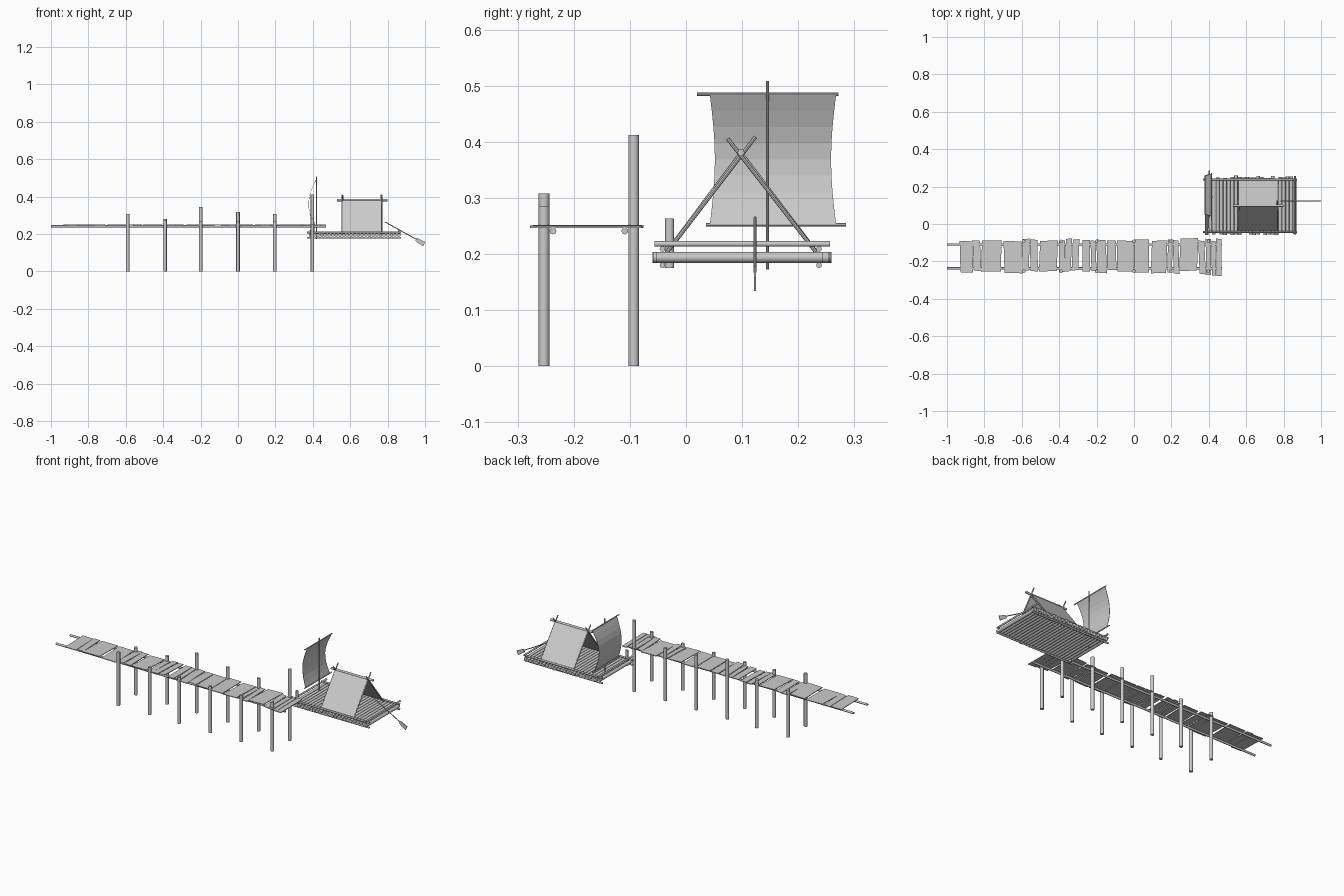
import bpy, bmesh, math, random
from mathutils import Vector, Matrix

random.seed(4)


def make_object(name, bm, smooth=False):
    mesh = bpy.data.meshes.new(name)
    bm.to_mesh(mesh)
    bm.free()
    if smooth:
        mesh.shade_smooth()
        mesh.set_sharp_from_angle(angle=math.radians(40))
    obj = bpy.data.objects.new(name, mesh)
    bpy.context.collection.objects.link(obj)
    return obj


def pole(name, a, b, r, sides=12):
    a, b = Vector(a), Vector(b)
    d = b - a
    bm = bmesh.new()
    m = Matrix.Translation((a + b) / 2) @ d.to_track_quat('Z', 'Y').to_matrix().to_4x4()
    bmesh.ops.create_cone(bm, cap_ends=True, segments=sides, radius1=r, radius2=r,
                          depth=d.length, matrix=m)
    return make_object(name, bm, True)


def prism(name, outline, offset):
    # closed slab: outline of points extruded along offset
    bm = bmesh.new()
    face = bm.faces.new([bm.verts.new(p) for p in outline])
    out = bmesh.ops.extrude_face_region(bm, geom=[face])
    bmesh.ops.translate(bm, vec=offset, verts=[g for g in out['geom'] if isinstance(g, bmesh.types.BMVert)])
    bmesh.ops.recalc_face_normals(bm, faces=bm.faces)
    return make_object(name, bm)


# dock posts
post_x = [-0.59, -0.39, -0.20, 0.0, 0.197, 0.398]
back_top = [0.275, 0.28, 0.345, 0.318, 0.307, 0.412]
front_top = [0.308, 0.275, 0.27, 0.27, 0.27, 0.285]
for x, hb, hf in zip(post_x, back_top, front_top):
    pole("dock_post_back", (x, -0.093, 0), (x, -0.093, hb), 0.0095)
    pole("dock_post_front", (x, -0.253, 0), (x, -0.253, hf), 0.0095)

# dock side beams
for y in (-0.237, -0.109):
    pole("dock_beam", (-1.0, y, 0.241), (0.47, y, 0.241), 0.006)

# uneven dock planks: left edge, right edge
planks = [(-.93, -.862), (-.86, -.82), (-.815, -.71), (-.695, -.60), (-.598, -.56),
          (-.555, -.515), (-.505, -.41), (-.40, -.37), (-.367, -.335), (-.33, -.295),
          (-.275, -.235), (-.23, -.203), (-.198, -.148), (-.145, -.095), (-.09, -.003),
          (0, .08), (.093, .175), (.18, .205), (.21, .24), (.245, .34), (.347, .38),
          (.384, .412), (.415, .437), (.44, .468)]
for x0, x1 in planks:
    dx = random.uniform(-0.004, 0.004)
    top = -0.085 + random.uniform(-0.007, 0.007)
    bottom = -0.253 + random.uniform(-0.012, 0.006)
    if x0 > 0.34:
        bottom -= 0.018
    dz = random.uniform(-0.0008, 0.0008)
    prism("dock_plank",
          [(x0 - dx, bottom, 0.247), (x1 - dx, bottom + dx, 0.247 + dz),
           (x1 + dx, top + dx, 0.247 + dz), (x0 + dx, top, 0.247)], (0, 0, 0.004))

# raft deck logs
n = 25
for i in range(n):
    x = 0.388 + 0.472 * i / (n - 1)
    pole("raft_log", (x, -0.05 + random.uniform(-0.01, 0.004), 0.194),
         (x, 0.246 + random.uniform(-0.004, 0.013), 0.194), 0.0096)

# raft beams below and above the deck, and end rails
for y in (-0.042, 0.237):
    pole("raft_lower_beam", (0.37, y, 0.180), (0.872, y, 0.180), 0.005)
    pole("raft_upper_beam", (0.37, y, 0.209), (0.872, y, 0.209), 0.005)
for x in (0.388, 0.86):
    pole("raft_end_rail", (x, -0.056, 0.218), (x, 0.257, 0.218), 0.005)

# mooring post on the raft
pole("mooring_post", (0.40, -0.029, 0.175), (0.40, -0.029, 0.263), 0.008)

# shelter: crossed poles, ridge and two canvas sides
for x in (0.558, 0.768):
    pole("shelter_pole", (x - 0.002, -0.034, 0.203), (x - 0.002, 0.124, 0.409), 0.0035, 8)
    pole("shelter_pole", (x + 0.002, 0.232, 0.203), (x + 0.002, 0.074, 0.406), 0.0035, 8)
pole("shelter_ridge", (0.53, 0.098, 0.381), (0.80, 0.098, 0.381), 0.006)
for y in (-0.036, 0.234):
    prism("shelter_canvas", [(0.56, y, 0.205), (0.766, y, 0.205),
                             (0.766, 0.098, 0.384), (0.56, 0.098, 0.384)], (0, 0, 0.002))

# mast and yards
pole("mast", (0.42, 0.145, 0.172), (0.42, 0.145, 0.508), 0.0028, 8)
pole("top_yard", (0.414, 0.02, 0.485), (0.414, 0.272, 0.485), 0.003, 8)
pole("bottom_yard", (0.402, 0.036, 0.252), (0.402, 0.285, 0.252), 0.003, 8)

# billowing sail, bent in flat strips and narrow in the middle
bm = bmesh.new()
rows = []
for i in range(9):
    t = i / 8
    bulge = math.sin(math.pi * t)
    x = 0.402 + 0.012 * t - 0.031 * bulge
    z = 0.252 + 0.233 * t
    rows.append([bm.verts.new((x, 0.155 + s * (0.1125 - 0.009 * bulge), z)) for s in (-1, 1)])
for a, b in zip(rows, rows[1:]):
    bm.faces.new((a[0], b[0], b[1], a[1]))
sail = make_object("sail", bm)
solid = sail.modifiers.new("thickness", 'SOLIDIFY')
solid.thickness = 0.0015

# steering oar with flat blade
pole("oar_shaft", (0.785, 0.123, 0.265), (0.96, 0.123, 0.168), 0.0025, 8)
prism("oar_blade", [(0.951, 0.121, 0.168), (0.957, 0.121, 0.178), (1.0, 0.121, 0.158),
                    (0.990, 0.121, 0.134), (0.948, 0.121, 0.163)], (0, 0.004, 0))
